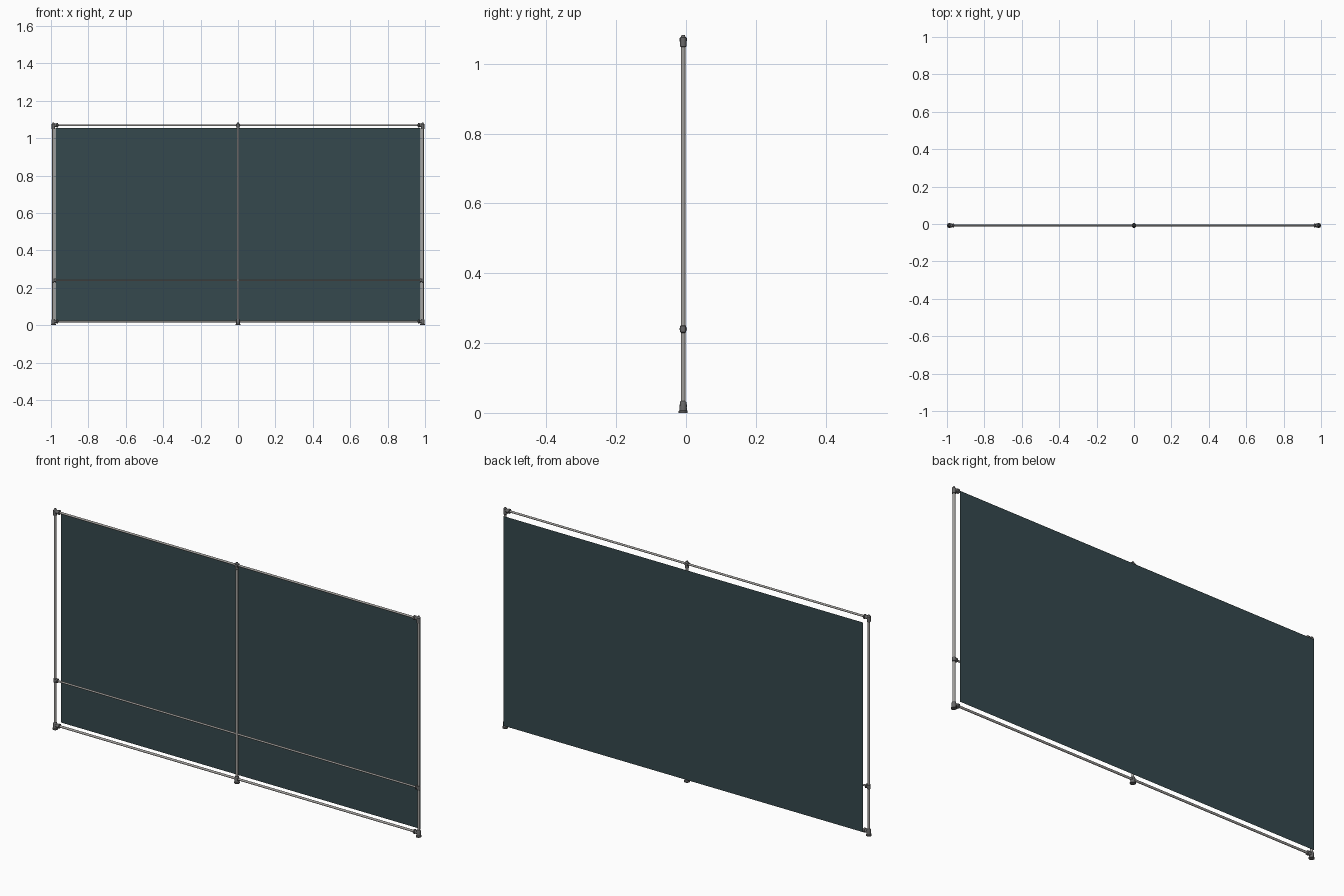
import bpy, bmesh, math
from mathutils import Matrix

if "Cube" in bpy.data.objects:
    bpy.data.objects.remove(bpy.data.objects["Cube"])

Y = -0.008           # depth of the pipe frame
POST_X = 0.987       # outer post position


def material(name, rgb):
    m = bpy.data.materials.new(name)
    m.diffuse_color = (*rgb, 1)
    m.use_nodes = True
    m.node_tree.nodes["Principled BSDF"].inputs["Base Color"].default_value = m.diffuse_color
    return m


PIPE = material("pipe grey", (0.36, 0.35, 0.335))
FITTING = material("fitting grey", (0.14, 0.14, 0.14))
TEAL = material("dark teal", (0.036, 0.066, 0.075))


def lathe(name, profile, loc, mat, axis="z", n=16):
    """Revolve (radius, height) pairs; axis 'x' lays the result along +x, '-x' along -x."""
    bm = bmesh.new()
    rings = [[bm.verts.new((r * math.cos(2 * math.pi * i / n), r * math.sin(2 * math.pi * i / n), h))
              for i in range(n)] for r, h in profile]
    for a, b in zip(rings, rings[1:]):
        for i in range(n):
            j = (i + 1) % n
            bm.faces.new((a[i], a[j], b[j], b[i]))
    bm.faces.new(rings[0][::-1])
    bm.faces.new(rings[-1])
    if axis != "z":
        ang = math.pi / 2 if axis == "x" else -math.pi / 2
        bmesh.ops.rotate(bm, verts=bm.verts, cent=(0, 0, 0), matrix=Matrix.Rotation(ang, 3, "Y"))
    me = bpy.data.meshes.new(name)
    bm.to_mesh(me)
    bm.free()
    me.materials.append(mat)
    ob = bpy.data.objects.new(name, me)
    ob.location = loc
    bpy.context.collection.objects.link(ob)
    bpy.ops.object.select_all(action="DESELECT")
    ob.select_set(True)
    bpy.context.view_layer.objects.active = ob
    bpy.ops.object.shade_smooth_by_angle(angle=math.radians(40))
    return ob


# Thin backing panel, a single sheet behind the frame
bpy.ops.mesh.primitive_plane_add(size=1)
panel = bpy.context.object
panel.name = "panel"
panel.data.transform(Matrix.Translation((0, 0.021, 0.5385)) @ Matrix.Rotation(math.pi / 2, 4, "X")
                     @ Matrix.Diagonal((1.954, 1.029, 1, 1)))
panel.data.materials.append(TEAL)

# Horizontal rails
RAILS = {"bottom": (0.02, 0.0055), "middle": (0.24, 0.0045), "top": (1.069, 0.005)}
for name, (z, r) in RAILS.items():
    lathe(name + "_rail", [(r, -POST_X), (r, POST_X)], (0, Y, z), PIPE, "x")

FOOT = [(0.013, 0), (0.013, 0.005), (0.0105, 0.007), (0.0095, 0.028), (0.0085, 0.032), (0.0065, 0.034)]
CAP = [(0.0065, 1.048), (0.009, 1.05), (0.009, 1.075), (0.006, 1.078), (0.004, 1.083)]
COLLAR = [(0.0085, 0), (0.0085, 0.017), (0.011, 0.018), (0.011, 0.025), (0.006, 0.026)]
SMALL = [(0.008, 0), (0.008, 0.008), (0.0105, 0.009), (0.0105, 0.014), (0.005, 0.015)]

# Posts with floor flange, cap and side collars gripping the rails
for side, x in (("left", -POST_X), ("centre", 0), ("right", POST_X)):
    r = 0.0062
    lathe(side + "_post", [(r, 0.003), (r, 1.078)], (x, Y, 0), PIPE)
    lathe(side + "_foot", FOOT, (x, Y, 0), FITTING)
    lathe(side + "_cap", CAP, (x, Y, 0), FITTING)
    if side == "centre":
        for n in ("bottom", "top"):
            lathe("centre_" + n + "_tee", [(0.006, -0.01), (0.009, -0.009), (0.009, 0.009), (0.006, 0.01)],
                  (0, Y, RAILS[n][0]), FITTING, "x")
        continue
    axis = "x" if x < 0 else "-x"
    for n, prof in (("bottom", COLLAR), ("middle", SMALL), ("top", COLLAR)):
        lathe(side + "_" + n + "_collar", prof, (x, Y, RAILS[n][0]), FITTING, axis)
    lathe(side + "_middle_sleeve", [(0.006, -0.011), (0.0085, -0.009), (0.0085, 0.009), (0.006, 0.011)],
          (x, Y, 0.24), FITTING)
